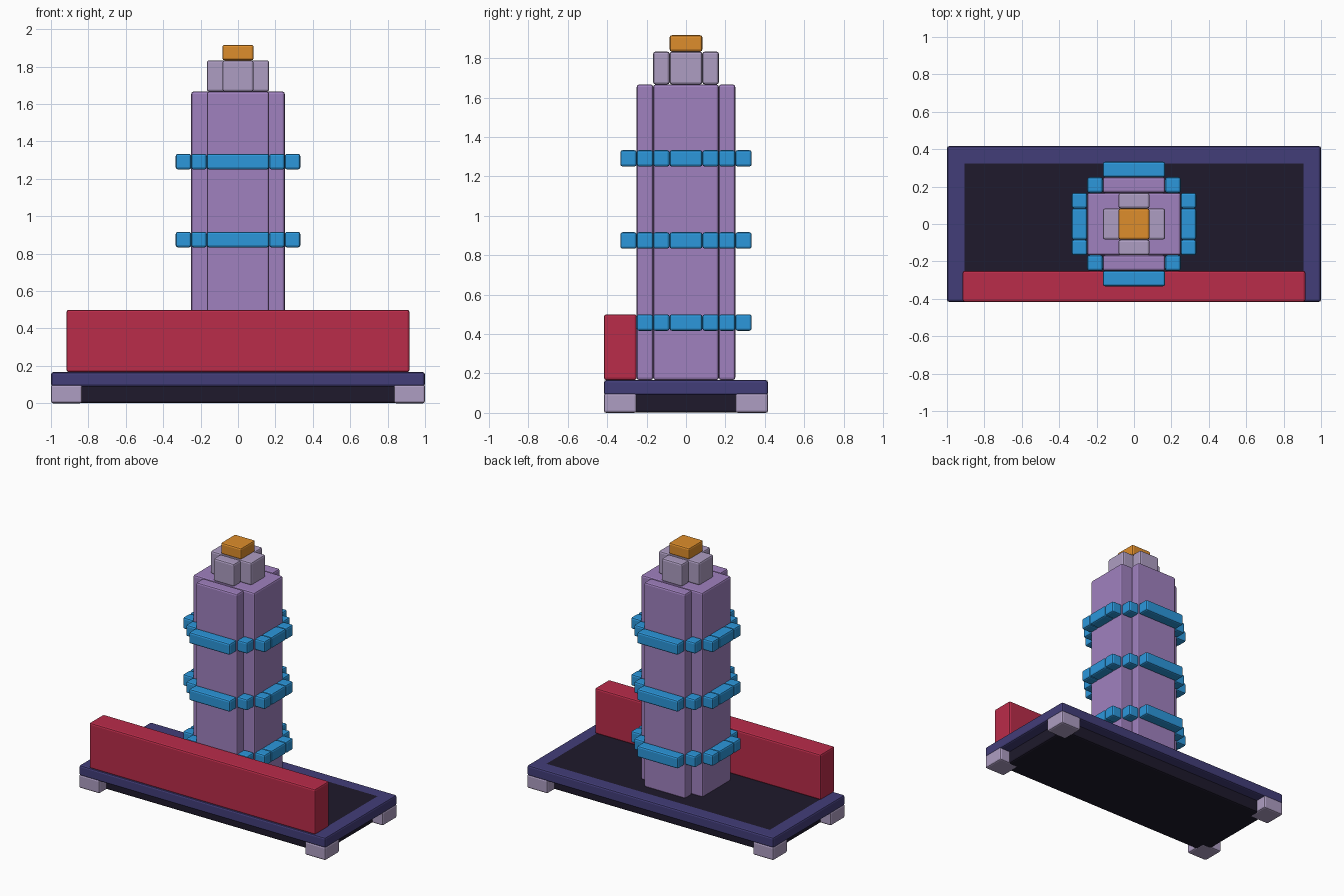
import bpy, bmesh

if "Cube" in bpy.data.objects:
    bpy.data.objects.remove(bpy.data.objects["Cube"])

U = 1 / 12  # block unit

def material(name, rgb):
    m = bpy.data.materials.new(name)
    m.diffuse_color = (*rgb, 1)
    m.use_nodes = True
    m.node_tree.nodes["Principled BSDF"].inputs["Base Color"].default_value = m.diffuse_color
    return m

NAVY = material("navy", (0.055, 0.047, 0.19))
DARK = material("dark", (0.013, 0.01, 0.025))
RED = material("red", (0.49, 0.025, 0.068))
PURPLE = material("purple", (0.35, 0.22, 0.52))
LILAC = material("lilac", (0.42, 0.34, 0.54))
BLUE = material("blue", (0.025, 0.31, 0.71))
ORANGE = material("orange", (0.73, 0.27, 0.025))

def block(name, x, y, z, mat):
    """Softly bevelled box; x, y, z are (low, high) in block units."""
    me = bpy.data.meshes.new(name)
    bm = bmesh.new()
    bmesh.ops.create_cube(bm, size=1)
    for v in bm.verts:
        v.co = [U * (lo + hi) / 2 + c * U * (hi - lo)
                for c, (lo, hi) in zip(v.co, (x, y, z))]
    bmesh.ops.bevel(bm, geom=bm.edges[:], offset=0.012, segments=2,
                    profile=0.5, affect='EDGES')
    bm.to_mesh(me)
    bm.free()
    me.materials.append(mat)
    ob = bpy.data.objects.new(name, me)
    bpy.context.collection.objects.link(ob)

def span(s, lo, hi):
    """Mirror a range to the negative side when s is -1."""
    return (lo, hi) if s > 0 else (-hi, -lo)

# base: tray rim, dark core and corner feet
block("base_plate", (-11.99, 11.99), (-4.99, 4.99), (1.08, 2), NAVY)
block("base_core", (-11, 11), (-4, 4), (0.01, 2.006), DARK)
for sx in (-1, 1):
    for sy in (-1, 1):
        block("foot", span(sx, 10, 12), span(sy, 3, 5), (0, 1.2), LILAC)

# front wall
block("front_wall", (-11, 11), (-5, -3), (2, 6), RED)

# tower body and stepped cap
block("tower_core", (-3, 3), (-2, 2), (2, 20), PURPLE)
block("cap_core", (-2, 2), (-1, 1), (20, 22), LILAC)
for s in (-1, 1):
    block("tower_side", (-2, 2), span(s, 2, 3), (2, 20), PURPLE)
    block("cap_side", (-1, 1), span(s, 1, 2), (20, 22), LILAC)
block("tip", (-1, 1), (-1, 1), (22, 23), ORANGE)

# three stepped rings around the tower
for z0 in (5, 10, 15):
    z = (z0, z0 + 1)
    for s in (-1, 1):
        if s > 0 or z0 > 5:  # lowest ring merges into the front wall
            block("ring_end", (-2, 2), span(s, 3, 4), z, BLUE)
        block("ring_side", span(s, 3, 4), (-1, 1), z, BLUE)
        for t in (-1, 1):
            block("ring_shoulder", span(s, 3, 4), span(t, 1, 2), z, BLUE)
            block("ring_corner", span(s, 2, 3), span(t, 2, 3), z, BLUE)
